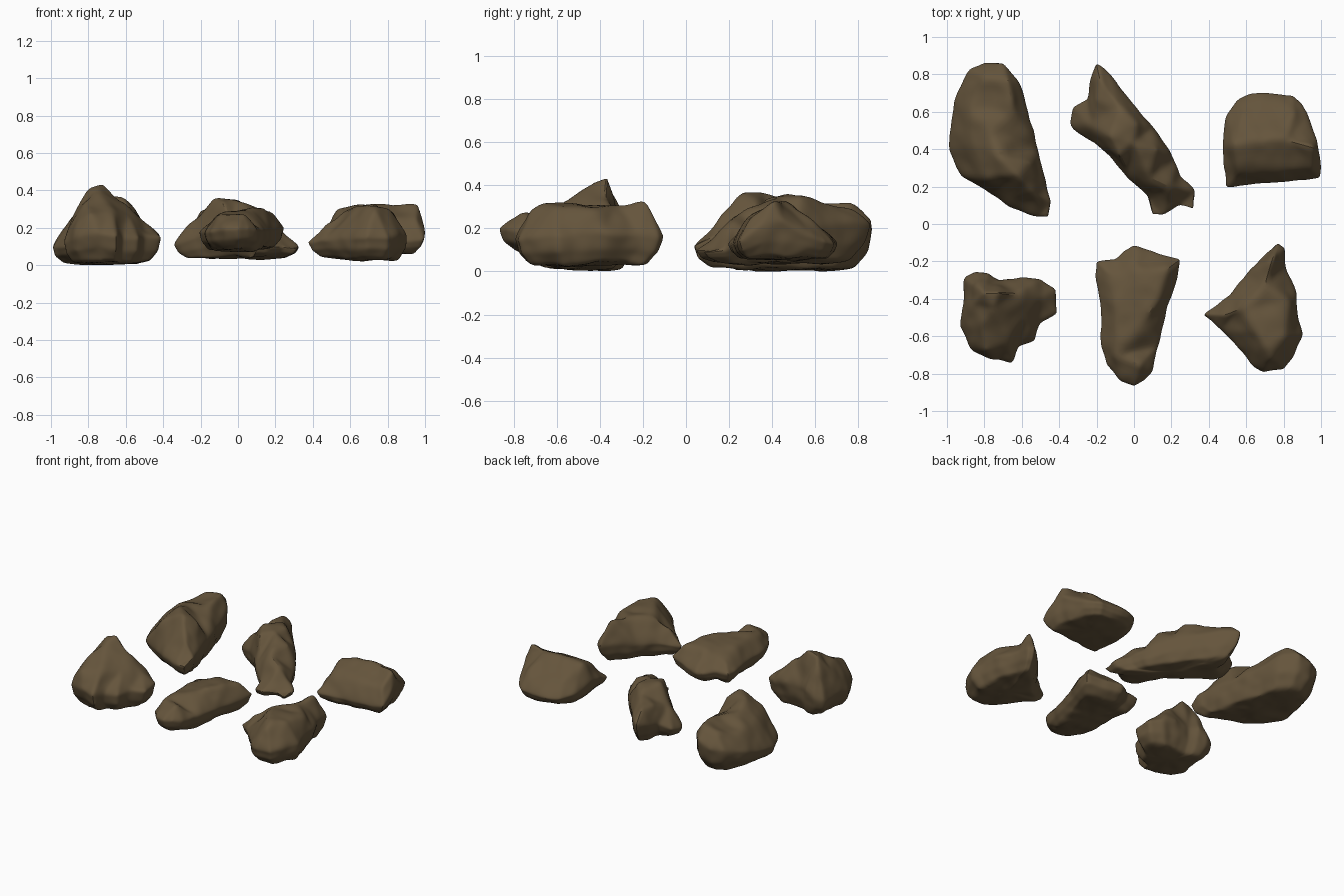
import bpy, bmesh, math
from mathutils import Vector, noise
from mathutils.geometry import delaunay_2d_cdt

brown = bpy.data.materials.new("brown_stone")
brown.diffuse_color = (0.13, 0.09, 0.045, 1)


def rock(name, base_z, foot, outline, tops, seed):
    """Rock from a plan outline (x, y, z at the widest line), crown points and a flat-ish foot."""
    n = len(outline)
    pts = [Vector(p) for p in outline + tops]
    centre = sum(pts[:n], Vector()) / n
    bm = bmesh.new()
    verts = [bm.verts.new(p) for p in pts]
    # crown: triangulated inside the outline
    _, _, faces, orig, _, _ = delaunay_2d_cdt(
        [p.xy for p in pts], [], [list(range(n))], 1, 1e-5)
    for f in faces:
        vs = [verts[orig[i][0]] for i in f]
        if len(set(vs)) >= 3:
            bm.faces.new(vs)
    # underside: two shrinking rings and a cap
    prev = verts[:n]
    for s, t in ((0.94, 0.45), (foot, 0.0)):
        ring = []
        for p in pts[:n]:
            q = centre + (p - centre) * s
            low = base_z + 0.02 * (noise.noise(p * 6 + Vector((seed, 0, 0))) + 0.4)
            q.z = low + (p.z - low) * t
            ring.append(bm.verts.new(q))
        for i in range(n):
            j = (i + 1) % n
            bm.faces.new((prev[i], prev[j], ring[j], ring[i]))
        prev = ring
    hub = bm.verts.new((centre.x, centre.y, base_z))
    for i in range(n):
        bm.faces.new((prev[i], prev[(i + 1) % n], hub))
    bmesh.ops.recalc_face_normals(bm, faces=bm.faces)
    # refine, weather the edges and add shallow dents
    bmesh.ops.triangulate(bm, faces=bm.faces)
    for _ in range(3):
        bmesh.ops.subdivide_edges(bm, edges=bm.edges[:], cuts=1, use_grid_fill=True)
    for _ in range(4):
        bmesh.ops.smooth_vert(bm, verts=bm.verts, factor=0.5,
                              use_axis_x=True, use_axis_y=True, use_axis_z=True)
    bm.normal_update()
    off = Vector((seed * 3.1, seed, 0))
    moves = [(v, v.normal * (0.001 + 0.013 * noise.noise(v.co * 6 + off)
                             + 0.006 * noise.noise(v.co * 13 + off))) for v in bm.verts]
    for v, d in moves:
        v.co += d
        v.co.z = max(v.co.z, 0)
    me = bpy.data.meshes.new(name)
    bm.to_mesh(me)
    bm.free()
    me.materials.append(brown)
    ob = bpy.data.objects.new(name, me)
    bpy.context.collection.objects.link(ob)
    bpy.context.view_layer.objects.active = ob
    ob.select_set(True)
    bpy.ops.object.shade_smooth_by_angle(angle=math.radians(30))
    ob.select_set(False)


# back left: long ridge, peak near the front end
rock("back_left_rock", 0.005, 0.78,
     [(-.88, .83, .2), (-.8, .87, .2), (-.7, .865, .24), (-.61, .77, .25), (-.57, .6, .19),
      (-.51, .4, .18), (-.47, .2, .17), (-.445, .12, .16), (-.46, .035, .12), (-.52, .04, .12),
      (-.66, .09, .13), (-.78, .17, .11), (-.93, .25, .1), (-1, .4, .1), (-.98, .55, .12),
      (-.95, .72, .17)],
     [(-.8, .78, .3), (-.67, .77, .33), (-.65, .6, .31), (-.76, .5, .34), (-.72, .36, .37),
      (-.62, .25, .38), (-.78, .25, .3), (-.55, .33, .31), (-.53, .15, .25), (-.88, .42, .26),
      (-.88, .62, .26)], 1)

# back middle: slanted slab with a boxy middle
rock("back_middle_rock", 0.035, 0.78,
     [(-.2, .86, .22), (-.13, .8, .23), (0, .63, .22), (.1, .52, .2), (.22, .35, .15),
      (.25, .25, .13), (.32, .18, .1), (.32, .08, .09), (.24, .1, .1), (.16, .05, .1),
      (.1, .05, .1), (.08, .13, .12), (-.03, .25, .17), (-.2, .42, .16), (-.34, .53, .11),
      (-.33, .63, .13), (-.25, .67, .17), (-.24, .77, .19)],
     [(-.18, .77, .29), (-.2, .66, .29), (-.14, .47, .365), (-.07, .62, .33), (.02, .53, .35),
      (-.08, .36, .345), (.0, .43, .36), (.13, .4, .31), (.08, .25, .28), (.19, .2, .23),
      (-.23, .53, .25)], 2)

# back right: wedge with a ridge running sideways
rock("back_right_rock", 0.05, 0.8,
     [(.55, .67, .13), (.63, .7, .13), (.75, .7, .13), (.85, .695, .13), (.9, .65, .14),
      (.93, .57, .17), (.98, .45, .24), (.995, .35, .22), (.995, .245, .14), (.9, .23, .13),
      (.75, .22, .13), (.6, .205, .13), (.485, .19, .13), (.47, .4, .19), (.49, .58, .15)],
     [(.53, .43, .31), (.68, .45, .34), (.82, .45, .335), (.96, .41, .33), (.58, .58, .24),
      (.85, .58, .25), (.56, .28, .24), (.75, .29, .26), (.95, .29, .25)], 3)

# front left: chunky peaked boulder
rock("front_left_rock", 0.005, 0.78,
     [(-.91, -.29, .15), (-.85, -.255, .17), (-.78, -.26, .2), (-.72, -.3, .2), (-.6, -.285, .2),
      (-.5, -.295, .18), (-.415, -.35, .16), (-.405, -.48, .15), (-.5, -.53, .16),
      (-.53, -.63, .15), (-.62, -.65, .15), (-.65, -.745, .16), (-.75, -.73, .18),
      (-.88, -.67, .15), (-.935, -.55, .13), (-.91, -.42, .15)],
     [(-.81, -.36, .42), (-.72, -.36, .45), (-.75, -.45, .4), (-.62, -.37, .34),
      (-.83, -.55, .34), (-.79, -.67, .28), (-.5, -.4, .23), (-.67, -.62, .28),
      (-.86, -.44, .3), (-.59, -.5, .27)], 4)

# front middle: tapering loaf, higher on its right side
rock("front_middle_rock", 0.075, 0.75,
     [(-.2, -.2, .18), (-.1, -.19, .18), (-.05, -.14, .17), (0, -.115, .17), (.1, -.14, .18),
      (.255, -.185, .2), (.215, -.35, .19), (.175, -.5, .19), (.13, -.65, .19), (.1, -.78, .19),
      (.06, -.84, .2), (0, -.87, .2), (-.07, -.84, .2), (-.15, -.75, .18), (-.18, -.65, .18),
      (-.185, -.4, .18), (-.205, -.27, .18)],
     [(-.09, -.7, .27), (.03, -.75, .28), (-.1, -.45, .28), (.07, -.5, .31), (.13, -.4, .31),
      (-.12, -.27, .24), (.03, -.25, .29), (.18, -.24, .29)], 5)

# front right: flat-topped pointed block
rock("front_right_rock", 0.03, 0.78,
     [(.77, -.105, .16), (.8, -.13, .16), (.805, -.22, .18), (.87, -.37, .18), (.88, -.52, .18),
      (.905, -.6, .17), (.83, -.74, .16), (.8, -.78, .15), (.69, -.8, .15), (.63, -.76, .15),
      (.55, -.65, .15), (.47, -.57, .14), (.37, -.485, .12), (.42, -.44, .13), (.5, -.38, .15),
      (.6, -.27, .16), (.7, -.16, .18)],
     [(.74, -.19, .345), (.7, -.33, .31), (.82, -.42, .28), (.58, -.45, .3), (.66, -.58, .335),
      (.81, -.6, .31), (.73, -.71, .3), (.48, -.49, .23)], 6)
